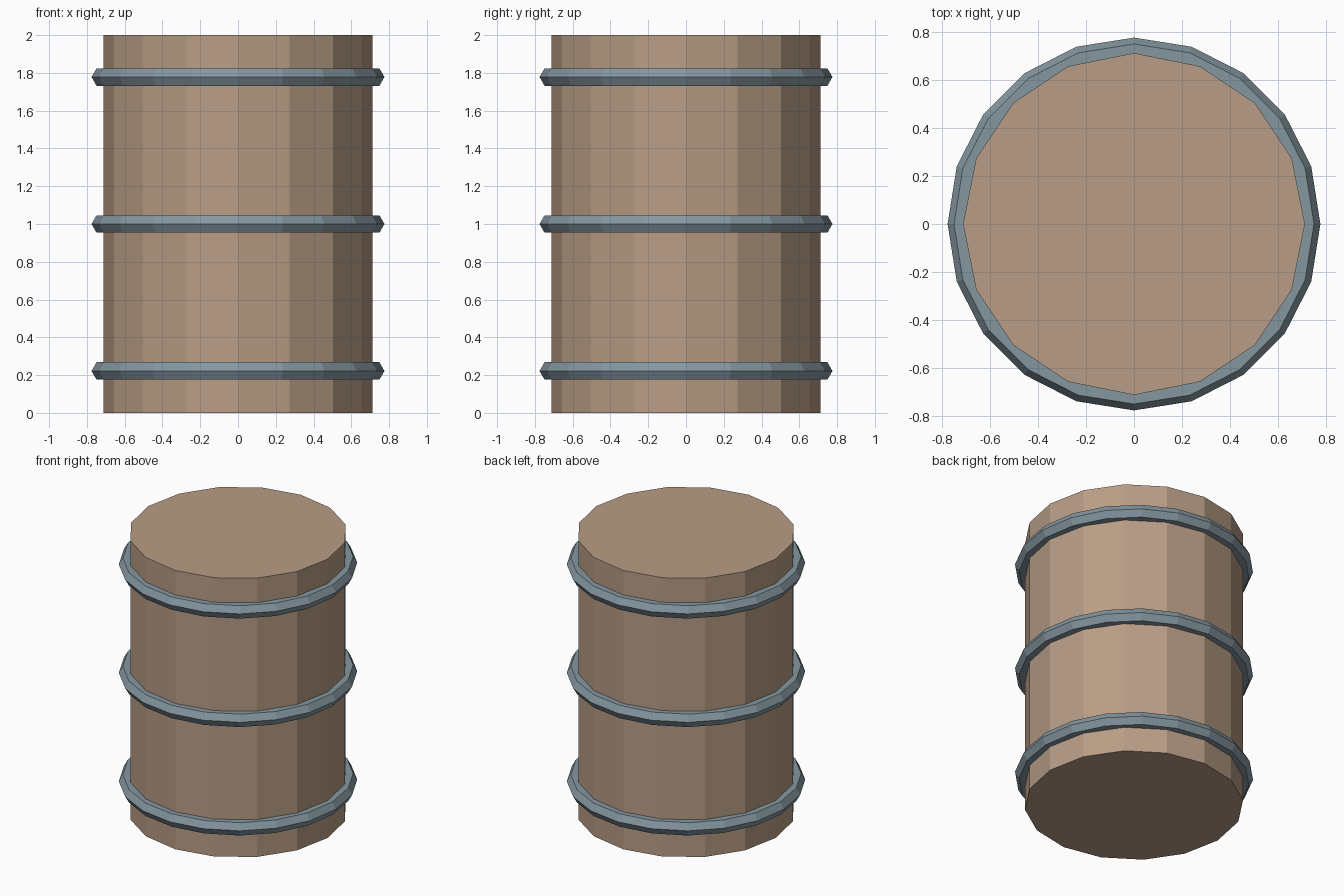
import bpy, bmesh, math

if "Cube" in bpy.data.objects:
    bpy.data.objects.remove(bpy.data.objects["Cube"])


def material(name, rgb):
    m = bpy.data.materials.new(name)
    m.diffuse_color = (*rgb, 1.0)
    m.use_nodes = True
    m.node_tree.nodes["Principled BSDF"].inputs["Base Color"].default_value = m.diffuse_color
    return m


def add_object(name, bm, mat):
    bmesh.ops.recalc_face_normals(bm, faces=bm.faces)
    mesh = bpy.data.meshes.new(name)
    bm.to_mesh(mesh)
    bm.free()
    mesh.materials.append(mat)
    obj = bpy.data.objects.new(name, mesh)
    bpy.context.collection.objects.link(obj)
    return obj


def ring(name, z, mat, major=0.722, minor=0.0533, segments=20, sides=6):
    """Low-poly hoop with a hexagonal cross-section."""
    bm = bmesh.new()
    loops = []
    for i in range(segments):
        a = math.tau * i / segments
        loop = []
        for j in range(sides):
            b = math.tau * j / sides
            r = major + minor * math.cos(b)
            loop.append(bm.verts.new((r * math.cos(a), r * math.sin(a),
                                      minor * math.sin(b))))
        loops.append(loop)
    for i in range(segments):
        p, q = loops[i], loops[(i + 1) % segments]
        for j in range(sides):
            k = (j + 1) % sides
            bm.faces.new((p[j], q[j], q[k], p[k]))
    add_object(name, bm, mat).location.z = z


wood = material("tan_wood", (0.479, 0.337, 0.238))
steel = material("blue_grey_metal", (0.235, 0.309, 0.352))

# Barrel body: 16-sided drum with corners on the axes
bm = bmesh.new()
base = [bm.verts.new((0.711 * math.cos(math.tau * i / 16),
                      0.711 * math.sin(math.tau * i / 16), 0)) for i in range(16)]
bottom = bm.faces.new(base)
top = bmesh.ops.extrude_face_region(bm, geom=[bottom], use_keep_orig=True)
bmesh.ops.translate(bm, vec=(0, 0, 2), verts=[
    v for v in top["geom"] if isinstance(v, bmesh.types.BMVert)])
add_object("barrel_body", bm, wood)

# Three hoops, evenly placed
for part, height in (("lower", 0.222), ("middle", 1.0), ("upper", 1.778)):
    ring(part + "_hoop", height, steel)
